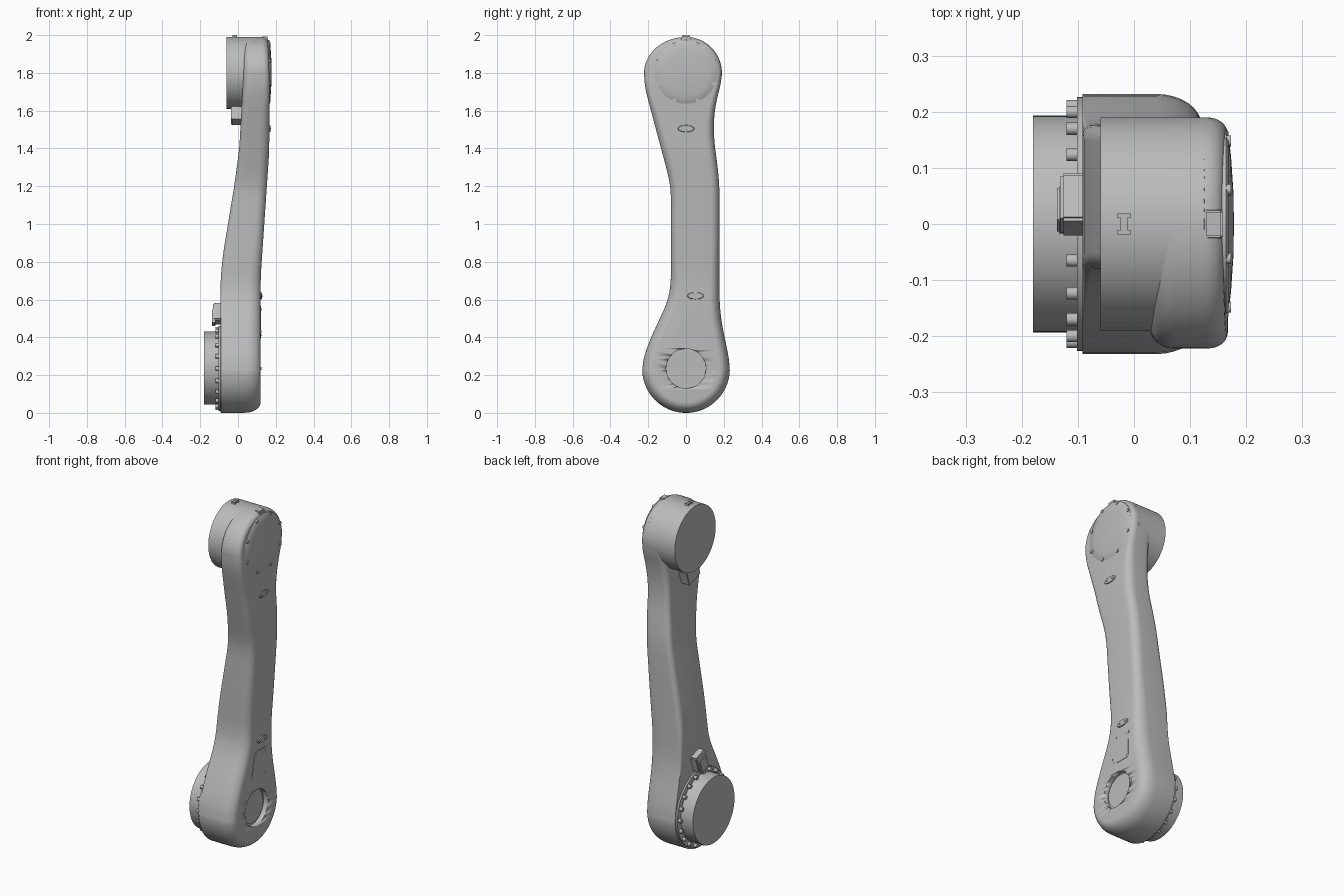
import bpy, bmesh
from math import sin, cos, pi, radians
from mathutils import Vector

cube = bpy.data.objects.get("Cube")
if cube:
    bpy.data.objects.remove(cube, do_unlink=True)

grey = bpy.data.materials.new("satin grey")
grey.use_nodes = True
COLOUR = (0.5, 0.5, 0.5, 1)
grey.diffuse_color = COLOUR
grey.node_tree.nodes["Principled BSDF"].inputs["Base Color"].default_value = COLOUR


def finish(name, bm, angle=35):
    bmesh.ops.recalc_face_normals(bm, faces=bm.faces)
    mesh = bpy.data.meshes.new(name)
    bm.to_mesh(mesh)
    bm.free()
    mesh.materials.append(grey)
    ob = bpy.data.objects.new(name, mesh)
    bpy.context.collection.objects.link(ob)
    bpy.ops.object.select_all(action='DESELECT')
    ob.select_set(True)
    bpy.context.view_layer.objects.active = ob
    bpy.ops.object.shade_smooth_by_angle(angle=radians(angle))
    return ob


def lathe(name, profile, y, z, scale=(1, 1), steps=64):
    """Solid turned about the x axis from (radius, x) pairs, closed at both ends."""
    bm = bmesh.new()
    rings = [[bm.verts.new((x, y + scale[0] * r * cos(2 * pi * i / steps),
                            z + scale[1] * r * sin(2 * pi * i / steps)))
              for i in range(steps)] for r, x in profile]
    for a, b in zip(rings, rings[1:]):
        for i in range(steps):
            j = (i + 1) % steps
            bm.faces.new((a[i], a[j], b[j], b[i]))
    bm.faces.new(rings[0])
    bm.faces.new(rings[-1])
    return finish(name, bm)


def disc(name, r, x0, x1, y, z, steps=64):
    return lathe(name, [(r, x0), (r, x1)], y, z, steps=steps)


def plate(name, outline, x0, x1, bevel=0.0):
    """Flat plate from a (y, z) outline."""
    bm = bmesh.new()
    face = bm.faces.new([bm.verts.new((x0, y, z)) for y, z in outline])
    ext = bmesh.ops.extrude_face_region(bm, geom=[face])
    bmesh.ops.translate(bm, vec=(x1 - x0, 0, 0),
                        verts=[v for v in ext["geom"] if isinstance(v, bmesh.types.BMVert)])
    if bevel:
        bmesh.ops.bevel(bm, geom=bm.edges[:], offset=bevel, segments=2, affect='EDGES')
    return finish(name, bm)


def turned_box(name, x0, x1, y, z, w, h, angle, bevel=0.006):
    c, s = cos(angle), sin(angle)
    pts = [(-w, -h), (w, -h), (w, h), (-w, h)]
    return plate(name, [(y + (a * c - b * s) / 2, z + (a * s + b * c) / 2) for a, b in pts],
                 x0, x1, bevel)


def bolts(name, count, ring, r, x0, x1, z, start=0.0):
    for i in range(count):
        t = start + 2 * pi * i / count
        disc(f"{name}_{i + 1}", r, x0, x1, ring * cos(t), z + ring * sin(t), 12)


def linear(keys, z):
    if z <= keys[0][0]:
        return keys[0][1]
    for (za, a), (zb, b) in zip(keys, keys[1:]):
        if z <= zb:
            return a + (b - a) * (z - za) / (zb - za)
    return keys[-1][1]


def smooth(keys, z, width=0.05):
    return sum(linear(keys, z + width * k / 4) for k in range(-4, 5)) / 9


# Arm shell: side edges, faces and edge rounding as functions of height
LOW, LOW_R, HIGH, HIGH_R = 0.232, 0.232, 1.80, 0.19
FRONT = [(0.25, -0.232), (0.31, -0.22), (0.40, -0.185), (0.59, -0.097), (0.68, -0.08),
         (1.18, -0.08), (1.25, -0.092), (1.58, -0.18), (1.71, -0.215), (1.76, -0.222)]
BACK = [(0.25, 0.232), (0.31, 0.224), (0.42, 0.20), (0.50, 0.185), (0.60, 0.177),
        (1.20, 0.177), (1.30, 0.168), (1.44, 0.149), (1.55, 0.146), (1.66, 0.162),
        (1.76, 0.19)]
INNER = [(0.72, -0.092), (0.85, -0.078), (1.20, -0.02), (1.40, 0.007), (1.55, 0.015), (1.80, 0.03)]
OUTER = [(0.72, 0.12), (1.38, 0.165), (1.75, 0.168), (1.99, 0.158)]
INSET = [(0.5, 0.055), (0.8, 0.045), (1.5, 0.045), (1.7, 0.026)]
DEPTH = [(0.1, 0.085), (0.6, 0.07), (0.9, 0.05), (1.5, 0.05), (1.7, 0.035)]
SOFT = [(0.45, 0.002), (0.8, 0.03), (1.5, 0.03), (1.8, 0.04)]

arc = [radians(a) for a in range(4, 90, 6)]
front = [(-LOW_R * sin(t), LOW - LOW_R * cos(t)) for t in arc]
back = [(-y, z) for y, z in front]
for i in range(71):
    z = LOW + (HIGH - LOW) * i / 70
    front.append((smooth(FRONT, z), z))
    back.append((smooth(BACK, z), z))
for t in reversed(arc):
    z = HIGH + HIGH_R * cos(t)
    front.append((-0.222 * sin(t), z))
    back.append((HIGH_R * sin(t), z))

outline = front + back[::-1]
count, half = len(outline), len(front)
normals = []
for i in range(count):
    a, b = Vector(outline[i - 1]), Vector(outline[(i + 1) % count])
    d = (b - a).normalized()
    normals.append(Vector((d.y, -d.x)))

bm = bmesh.new()
rings = []
for side in ("inner", "outer"):
    for k in range(9):
        t = pi / 2 * k / 8
        ring = []
        for (y, z), n in zip(outline, normals):
            if side == "inner":
                r = smooth(SOFT, z)
                p = Vector((y, z)) + n * r * (1 - sin(t))
                x = smooth(INNER, p.y) + r * (1 - cos(t))
            else:
                p = Vector((y, z)) + n * smooth(INSET, z) * (1 - cos(t))
                x = smooth(OUTER, p.y) - smooth(DEPTH, z) * (1 - sin(t))
            ring.append(bm.verts.new((x, p.x, p.y)))
        rings.append(ring)
# The outline runs clockwise, so its normals must point inward
centre = sum(v.co.y for v in rings[-1]) / count
for a, b in zip(rings, rings[1:]):
    for i in range(count):
        j = (i + 1) % count
        bm.faces.new((a[i], a[j], b[j], b[i]))
for ring in (rings[0], rings[-1]):
    for i in range(half - 1):
        bm.faces.new((ring[i], ring[i + 1], ring[count - 2 - i], ring[count - 1 - i]))
arm = finish("arm_shell", bm)

# Round recess in the lower outer face
cutter = disc("recess_cutter", 0.105, 0.092, 0.2, 0, 0.235)
cutter.hide_render = True
cut = arm.modifiers.new("recess", 'BOOLEAN')
cut.operation, cut.solver, cut.object = 'DIFFERENCE', 'EXACT', cutter
bpy.context.view_layer.objects.active = arm
bpy.ops.object.modifier_apply(modifier=cut.name)
bpy.data.objects.remove(cutter, do_unlink=True)
disc("recess_floor", 0.096, 0.09, 0.097, 0, 0.235)
disc("recess_pin", 0.008, 0.11, 0.124, 0.115, 0.235, 12)

# Lower joint: flange, drum and ring of bolts
disc("lower_flange", 0.226, -0.102, -0.08, 0, 0.235, 96)
disc("lower_drum", 0.193, -0.18, -0.09, 0, 0.237, 96)
bolts("flange_bolt", 20, 0.21, 0.011, -0.12, -0.1, 0.235)

# Upper joint: drum, domed cover, cover bolts and lug
lathe("upper_drum", [(HIGH_R, -0.06), (HIGH_R, 0.125), (0.17, 0.14)], 0, HIGH, steps=96)
lathe("upper_cover", [(0.17, 0.14), (0.17, 0.164), (0.165, 0.168), (0.12, 0.173),
                      (0.06, 0.177), (0.01, 0.178)], 0, 1.803)
bolts("cover_bolt", 8, 0.16, 0.01, 0.16, 0.173, 1.803, pi / 8)
plate("cover_lug", [(-0.028, 1.96), (0.028, 1.96), (0.024, 1.992), (-0.024, 1.992)],
      0.125, 0.158, 0.003)
for y in (-0.015, 0.015):
    turned_box("top_mark_bar", -0.03, -0.005, y, 1.992, 0.007, 0.016, 0, 0)
turned_box("top_mark_link", -0.024, -0.011, 0, 1.992, 0.03, 0.014, 0, 0)

# Connector boxes on the inner side
TILT = radians(-18)
turned_box("lower_connector", -0.132, -0.085, 0.035, 0.525, 0.09, 0.095, TILT)
turned_box("lower_connector_cap", -0.137, -0.12, 0.025, 0.505, 0.065, 0.075, TILT, 0.003)
turned_box("upper_connector", -0.036, 0.03, -0.02, 1.58, 0.11, 0.085, TILT, 0.003)

# Oval plugs and bolted access panel on the outer face
for name, x, y, z in (("upper_plug", 0.165, 0, 1.505), ("lower_plug", 0.12, 0.05, 0.62)):
    lathe(name, [(0.044, x - 0.01), (0.044, x + 0.003), (0.04, x + 0.006)], y, z, (1, 0.42), 32)
    for dy in (-0.02, 0.02):
        disc(name + "_screw", 0.006, x, x + 0.009, y + dy, z, 12)
corners = [(-0.045, 0.42), (0.0, 0.395), (0.095, 0.395), (0.1, 0.55), (0.09, 0.565),
           (0.0, 0.565), (-0.02, 0.55)]
plate("access_panel", corners, 0.115, 0.1225)
for i, (y, z) in enumerate([(-0.035, 0.43), (0.083, 0.412), (0.083, 0.545), (-0.002, 0.55)]):
    disc(f"panel_screw_{i + 1}", 0.006, 0.118, 0.124, y, z, 12)
